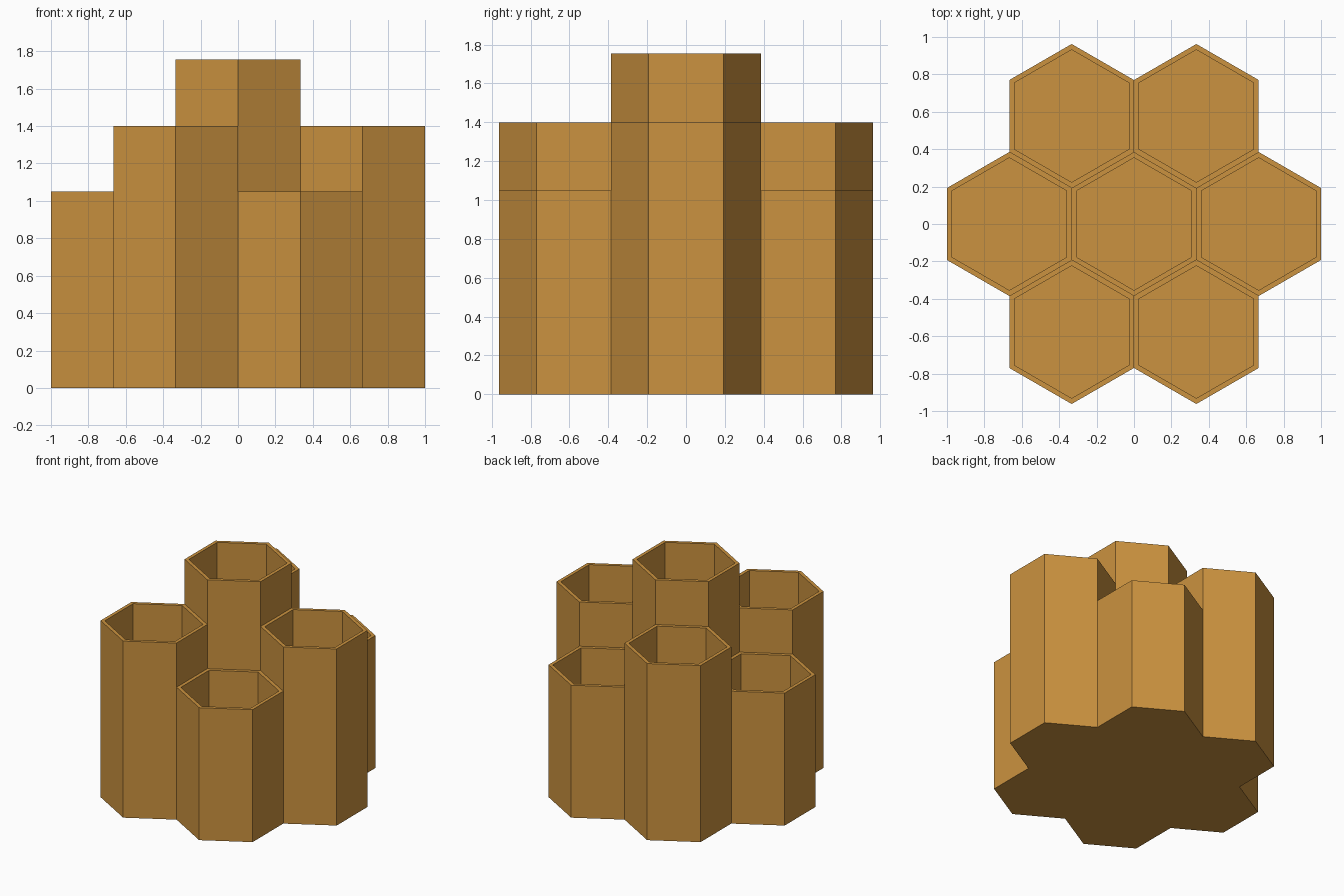
import bpy
import bmesh
from math import sin, cos, pi, sqrt

if "Cube" in bpy.data.objects:
    bpy.data.objects.remove(bpy.data.objects["Cube"], do_unlink=True)

APOTHEM = 1 / 3
RADIUS = APOTHEM * 2 / sqrt(3)
INNER = RADIUS * 0.92
FLOOR = 0.027
LOW, MID, TALL = 1.05, 1.4, 1.755

# Single golden brown material
COLOR = (0.6, 0.29, 0.05, 1)
mat = bpy.data.materials.new("golden brown")
mat.use_nodes = True
mat.diffuse_color = COLOR
mat.node_tree.nodes["Principled BSDF"].inputs["Base Color"].default_value = COLOR


def hex_ring(bm, radius, z):
    """Pointed-along-y hexagon of vertices."""
    angles = [pi / 6 + i * pi / 3 for i in range(6)]
    return [bm.verts.new((radius * cos(a), radius * sin(a), z)) for a in angles]


def hex_tube(name, x, y, height):
    """Open-topped hexagonal cup with a thin wall and floor."""
    bm = bmesh.new()
    rings = [hex_ring(bm, RADIUS, 0), hex_ring(bm, RADIUS, height),
             hex_ring(bm, INNER, height), hex_ring(bm, INNER, FLOOR)]
    # Outer wall, rim and inner wall
    for a, b in zip(rings, rings[1:]):
        for i in range(6):
            j = (i + 1) % 6
            bm.faces.new((a[i], a[j], b[j], b[i]))
    # Underside and inner floor
    bm.faces.new(rings[0][::-1])
    bm.faces.new(rings[-1])
    mesh = bpy.data.meshes.new(name)
    bm.to_mesh(mesh)
    bm.free()
    mesh.materials.append(mat)
    obj = bpy.data.objects.new(name, mesh)
    obj.location = (x, y, 0)
    bpy.context.collection.objects.link(obj)


# Tall centre tube, ringed by six of alternating height
hex_tube("centre_tube", 0, 0, TALL)
names = ["left", "back_left", "back_right", "right", "front_right", "front_left"]
for i, side in enumerate(names):
    angle = i * pi / 3
    hex_tube(side + "_tube", 2 * APOTHEM * cos(angle), 2 * APOTHEM * sin(angle),
             LOW if i % 2 else MID)
